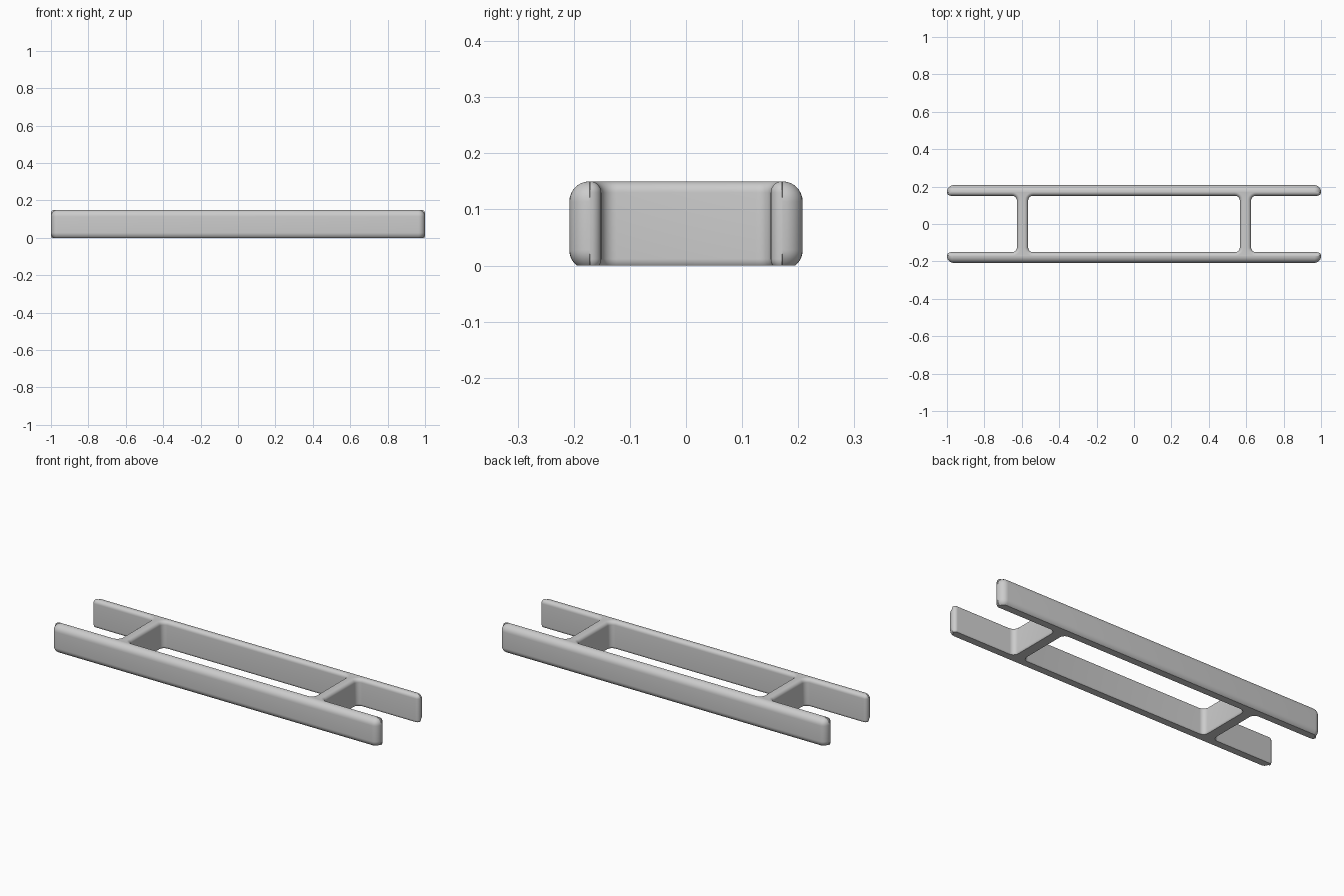
import bpy, bmesh
from math import sin, cos, asin, pi, radians
from mathutils import Vector

if "Cube" in bpy.data.objects:
    bpy.data.objects.remove(bpy.data.objects["Cube"])

HEIGHT, SUNK = 0.15, 0.008        # the rounded bottom is cut flat SUNK above its lowest point
Y_OUT, Y_IN = 0.208, 0.151        # rail faces
X_IN, X_OUT = 0.566, 0.626        # crossbar faces
R_OUT, R_IN, FILLET = 0.036, 0.02, 0.027
SEG = 7


def arc(cx, cy, radius, a0, a1, inward, r):
    """Arc of (point, direction into the material, edge rounding)."""
    result = []
    for i in range(SEG + 1):
        a = radians(a0 + (a1 - a0) * i / SEG)
        n = Vector((cos(a), sin(a)))
        result.append((Vector((cx, cy)) + n * radius, n * inward, r))
    return result


def wall(x, y, mx, my, r):
    return [(Vector((x, y)), Vector((mx, my)), r)]


# Quarter outline: half a rail and half a crossbar, clockwise from the rail middle
outer = (wall(0, Y_OUT, 0, -1, R_OUT)
         + arc(1 - R_OUT, Y_OUT - R_OUT, R_OUT, 90, 0, -1, R_OUT)
         + arc(1 - R_IN, Y_IN + R_IN, R_IN, 0, -90, -1, R_IN)
         + arc(X_OUT + FILLET, Y_IN - FILLET, FILLET, 90, 180, 1, R_IN)
         + wall(X_OUT, 0, -1, 0, R_IN))
inner = (wall(X_IN, 0, 1, 0, R_IN)
         + arc(X_IN - FILLET, Y_IN - FILLET, FILLET, 0, 90, 1, R_IN)
         + wall(0, Y_IN, 0, 1, R_IN))
outline = outer + inner


def column(p, m, r):
    """Points up the side: cut round at the bottom, full round at the top."""
    top_of_cut = asin((r - SUNK) / r)
    pts = []
    for k in range(SEG + 1):
        a = top_of_cut * (1 - k / SEG)
        pts.append((r * (1 - cos(a)), r - SUNK - r * sin(a)))
    for k in range(SEG + 1):
        a = pi / 2 * k / SEG
        pts.append((r * (1 - cos(a)), HEIGHT - r + r * sin(a)))
    return [(*(p + m * d), z) for d, z in pts]


# Frame: walls, top and bottom
bm = bmesh.new()
cols = [[bm.verts.new(c) for c in column(*o)] for o in outline]
for i in range(len(cols) - 1):
    if i == len(outer) - 1:       # open where the crossbar meets the mirror plane
        continue
    for k in range(len(cols[0]) - 1):
        bm.faces.new((cols[i][k], cols[i][k + 1], cols[i + 1][k + 1], cols[i + 1][k]))
bm.faces.new([c[0] for c in cols])
bm.faces.new([c[-1] for c in reversed(cols)])
bmesh.ops.remove_doubles(bm, verts=bm.verts, dist=1e-5)

mesh = bpy.data.meshes.new("rail_frame")
bm.to_mesh(mesh)
bm.free()
frame = bpy.data.objects.new("rail_frame", mesh)
bpy.context.collection.objects.link(frame)

grey = bpy.data.materials.new("plain_grey")
grey.diffuse_color = (0.6, 0.6, 0.6, 1)
grey.use_nodes = True
grey.node_tree.nodes["Principled BSDF"].inputs["Base Color"].default_value = grey.diffuse_color
mesh.materials.append(grey)

bpy.context.view_layer.objects.active = frame
frame.select_set(True)
bpy.ops.object.shade_smooth_by_angle(angle=radians(30))

# Mirror the quarter to the full frame
mirror = frame.modifiers.new("mirror", 'MIRROR')
mirror.use_axis = (True, True, False)
mirror.merge_threshold = 0.0001
